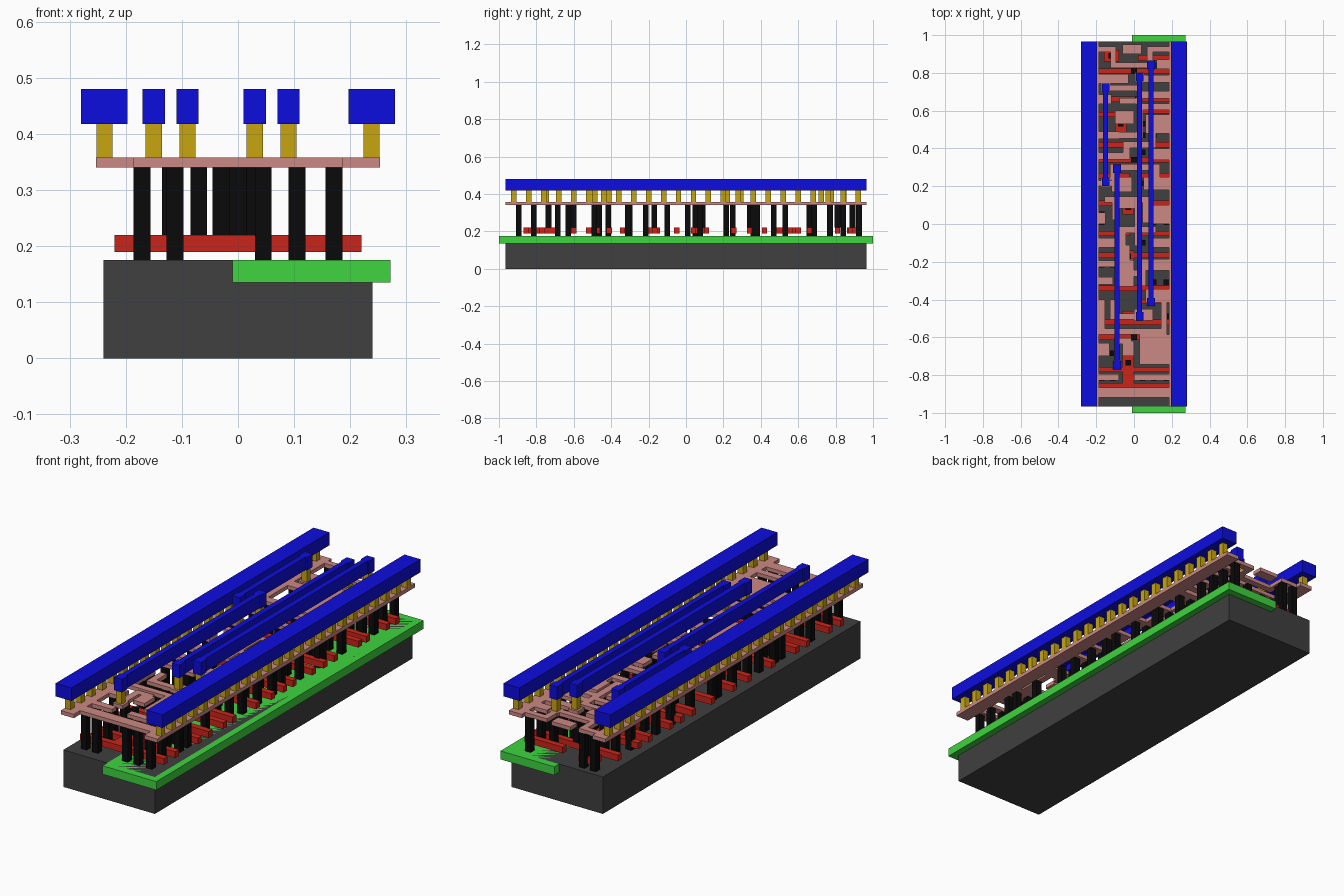
import bpy, bmesh
from mathutils import Vector


def layer(name, boxes, z0, z1, color):
    """One chip layer: a set of boxes (x0, x1, y0, y1) sharing a height range."""
    bm = bmesh.new()
    for x0, x1, y0, y1 in boxes:
        r = bmesh.ops.create_cube(bm, size=1)
        for v in r["verts"]:
            v.co = Vector(((x0 + x1) / 2 + v.co.x * (x1 - x0),
                           (y0 + y1) / 2 + v.co.y * (y1 - y0),
                           (z0 + z1) / 2 + v.co.z * (z1 - z0)))
    me = bpy.data.meshes.new(name)
    bm.to_mesh(me)
    bm.free()
    ob = bpy.data.objects.new(name, me)
    bpy.context.collection.objects.link(ob)
    mat = bpy.data.materials.new(name + "_color")
    mat.diffuse_color = (*color, 1)
    me.materials.append(mat)
    return ob


def square(x, y, s):
    return (x - s / 2, x + s / 2, y - s / 2, y + s / 2)


def wire(w, *pts):
    """Axis-aligned path of width w as boxes."""
    h = w / 2
    return [(min(a[0], b[0]) - h, max(a[0], b[0]) + h,
             min(a[1], b[1]) - h, max(a[1], b[1]) + h)
            for a, b in zip(pts, pts[1:])]


BLUE, GOLD, PINK = (.004, .004, .74), (.58, .38, .005), (.6, .25, .23)
RED, GREEN, DARK, BLACK = (.6, .018, .01), (.05, .66, .05), (.05, .05, .05), (.003, .003, .003)

# base block and the half-width well set in its top
layer("substrate", [(-.24, .24, -.965, .965)], 0, .175, DARK)
layer("well", [(-.01, .272, -1, 1)], .135, .175, GREEN)

# gate strips running across the block
gates = [(-.22, .22, y - .014, y + .014) for y in
         (-.855, -.77, -.6, -.52, -.34, -.165, .11, .34, .42, .66, .81)]
gates += [(-.22, -.02, y - .014, y + .014) for y in (-.05, .255, .58)]
gates += [(.02, .22, y - .014, y + .014) for y in (-.41, -.05, .04, .255, .6, .88)]
gates += [(-.06, 0, -.86, -.7), (-.1, -.04, .48, .6), (-.16, -.08, .86, .92),
          (-.06, 0, -.53, -.46), (-.06, 0, .05, .12), (-.06, 0, -.2, -.14)]
layer("gate_strips", gates, .19, .22, RED)

# tall contacts down to the block, in left and right columns
L, R = (-.171, -.112), (.045, .105, .171)
rows = [(-.895, L + R), (-.815, L + R), (-.685, L + R), (-.63, R), (-.465, L),
        (-.49, R[2:]), (-.415, L), (-.31, R), (-.3, L[:1]), (-.215, L + R),
        (-.1, L + R), (.01, L[:1] + R[1:]), (.075, R[2:]), (.05, L[:1]), (.215, L[:1] + R),
        (.25, L[1:]), (.36, L[:1] + R[2:]), (.38, R), (.47, L + R[:2]),
        (.53, R), (.66, L[:1]), (.685, R), (.77, L + R), (.84, R[1:]), (.925, L + R[2:])]
layer("contacts", [square(x, y, .03) for y, xs in rows for x in xs], .175, .34, BLACK)
# short contacts standing on the gate strips
layer("gate_contacts", [square(x, y, .03) for x, y in
      [(-.03, -.735), (-.03, -.49), (-.03, -.17), (-.03, .09), (-.07, .53),
       (-.12, .89), (0, .81), (0, .34), (0, -.6), (.02, .66)]], .22, .34, BLACK)

# lower metal: edge rails, rail stubs and routed wires
metal = [(s * .219 - .034, s * .219 + .034, -.965, .965) for s in (-1, 1)]
left_stubs = [(-.08, -.812, .035), (-.13, -.665, .07), (-.11, -.3, .04), (-.1, -.1, .05),
              (-.15, .03, .06), (-.1, .215, .03), (-.08, .47, .04), (-.12, .66, .05), (-.03, .77, .05)]
right_stubs = [(0, -.812, .035), (.03, -.665, .16), (.06, -.38, .07), (.04, -.215, .06),
               (.08, -.1, .05), (.1, .05, .1), (.05, .215, .07), (.1, .37, .06),
               (.06, .53, .1), (.03, .685, .04), (.05, .77, .04), (.12, .845, .05)]
metal += [(-.22, x, y - w / 2, y + w / 2) for x, y, w in left_stubs]
metal += [(x, .22, y - w / 2, y + w / 2) for x, y, w in right_stubs]
metal += [(-.187, .187, -.918, -.865), (-.06, .04, .9, .95), (-.08, 0, -.33, -.19),
          (0, .1, -.51, -.45), (-.1, 0, .53, .6), (-.12, -.01, .17, .25), (-.06, 0, -.7, -.62)]
metal += wire(.032, (-.17, -.415), (-.17, -.57), (.16, -.57), (.16, -.42))
metal += wire(.032, (-.11, -.415), (-.11, -.49), (.03, -.49))
metal += wire(.032, (-.09, -.75), (-.09, -.62), (-.03, -.62))
metal += wire(.035, (.045, -.31), (.045, -.26), (-.04, -.26), (-.04, -.13))
metal += wire(.035, (-.17, -.21), (-.06, -.21), (-.06, -.03), (.1, -.03))
metal += wire(.035, (-.1, .04), (-.1, .1), (.02, .1), (.02, -.1))
metal += wire(.032, (-.14, .13), (.06, .13), (.06, .02))
metal += wire(.035, (-.11, .25), (-.11, .3), (.12, .3), (.12, .22))
metal += wire(.035, (-.17, .36), (-.04, .36), (-.04, .42), (.1, .42), (.1, .47))
metal += wire(.035, (-.11, .47), (0, .47), (.03, .47), (.03, .62), (.17, .62))
metal += wire(.032, (-.16, .72), (.03, .72), (.03, .65), (-.06, .65))
metal += wire(.03, (-.17, .925), (-.11, .925), (-.11, .84), (.085, .84), (.085, .925), (.17, .925))
layer("lower_metal", metal, .34, .358, PINK)

# upper metal: two wide rails and four signal lines with wider end pads
lines = [(-.15, .2, .745), (-.09, -.77, .315), (.03, -.51, .8), (.09, -.435, .865)]
layer("upper_rails", [(s * .2385 - .0415, s * .2385 + .0415, -.965, .965) for s in (-1, 1)],
      .418, .48, BLUE)
signal, vias = [], []
for x, y0, y1 in lines:
    signal.append((x - .013, x + .013, y0 + .03, y1 - .03))
    for y in (y0 + .022, y1 - .022):
        signal.append((x - .02, x + .02, y - .022, y + .022))
        vias.append(square(x, y, .029))
layer("signal_lines", signal, .418, .48, BLUE)

# posts joining the two metal layers
vias += [square(s * .238, -.92 + .08 * i, .029) for s in (-1, 1) for i in range(24)]
layer("vias", vias, .358, .418, GOLD)
# landing pads below the signal posts
layer("landing_pads", [square(x, y, .05) for x, a, b in lines for y in (a + .022, b - .022)],
      .34, .358, PINK)
